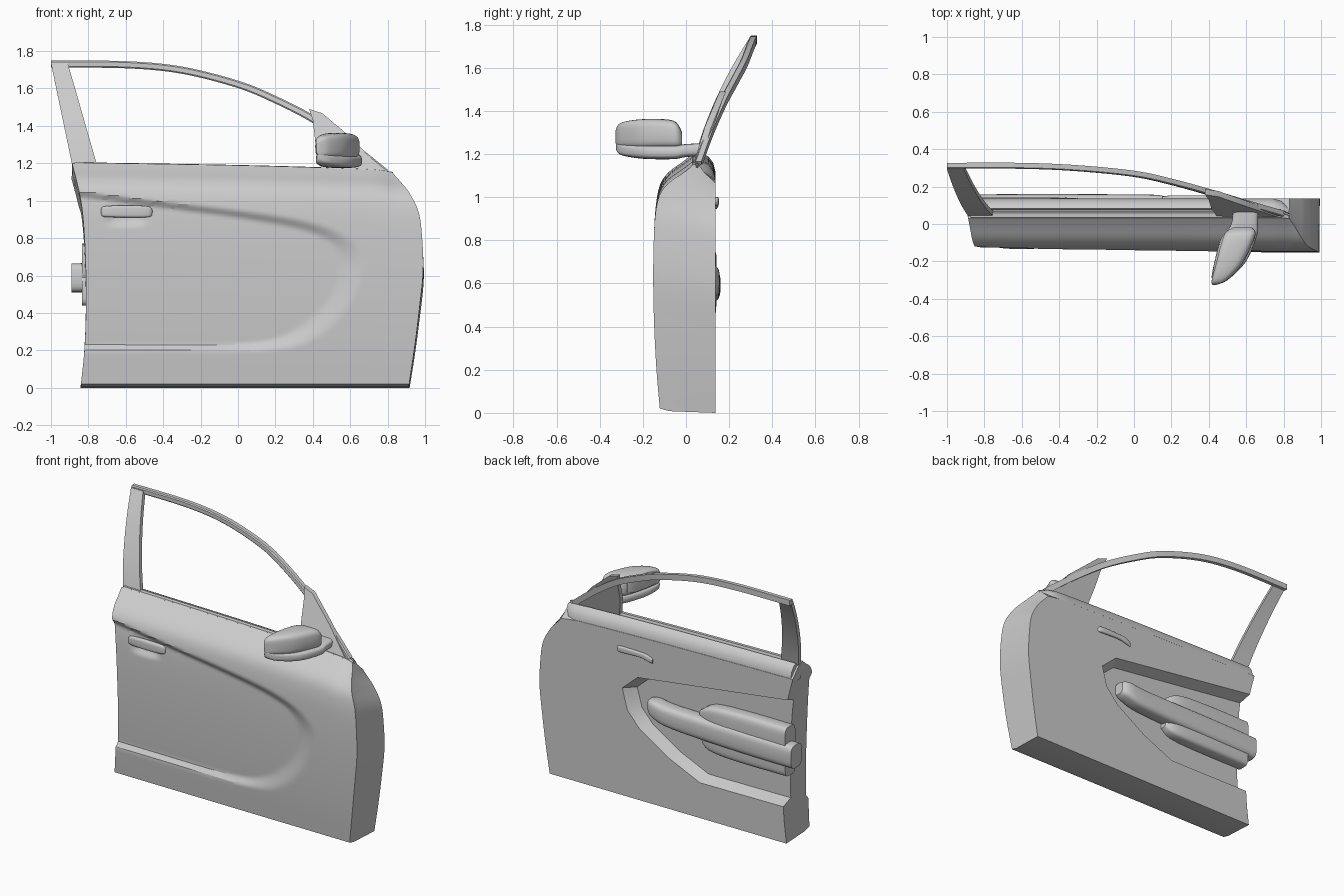
import bpy, bmesh, math
from mathutils import Vector
from mathutils.geometry import intersect_point_line

if "Cube" in bpy.data.objects:
    bpy.data.objects.remove(bpy.data.objects["Cube"])


def spline(pts, k=6):
    """Catmull-Rom samples through tuples of any size"""
    out, n = [], len(pts)
    for i in range(n - 1):
        p0, p1, p2, p3 = pts[max(i-1, 0)], pts[i], pts[i+1], pts[min(i+2, n-1)]
        for j in range(k):
            t = j / k
            out.append(tuple(0.5*(2*b + (c-a)*t + (2*a-5*b+4*c-d)*t*t + (3*b-a-3*c+d)*t**3)
                             for a, b, c, d in zip(p0, p1, p2, p3)))
    return out + [tuple(pts[-1])]


def lookup(curve, x):
    for (x0, y0), (x1, y1) in zip(curve, curve[1:]):
        if x <= x1:
            return y0 + (y1 - y0) * max(0, x - x0) / max(1e-9, x1 - x0)
    return curve[-1][1]


def finish(name, bm, angle=35):
    bmesh.ops.recalc_face_normals(bm, faces=bm.faces)
    me = bpy.data.meshes.new(name)
    bm.to_mesh(me)
    bm.free()
    ob = bpy.data.objects.new(name, me)
    bpy.context.collection.objects.link(ob)
    smooth(ob, angle)
    return ob


def smooth(ob, angle=35):
    bpy.ops.object.select_all(action='DESELECT')
    ob.select_set(True)
    bpy.context.view_layer.objects.active = ob
    bpy.ops.object.shade_smooth_by_angle(angle=math.radians(angle))


def loft(name, rings, angle=35):
    bm = bmesh.new()
    vs = [[bm.verts.new(p) for p in r] for r in rings]
    n = len(vs[0])
    for a, b in zip(vs, vs[1:]):
        for i in range(n):
            bm.faces.new((a[i], a[(i+1) % n], b[(i+1) % n], b[i]))
    bm.faces.new(vs[0])
    bm.faces.new(vs[-1])
    return finish(name, bm, angle)


def pod(name, axis, rows, e=0.55, k=4, n=28):
    """Rounded-box sections (pos, a0, a1, z0, z1) lofted along x or y"""
    rings = []
    for p, a0, a1, z0, z1 in spline(rows, k):
        ring = []
        for i in range(n):
            c, s = math.cos(2*math.pi*i/n), math.sin(2*math.pi*i/n)
            a = (a0+a1)/2 + (a1-a0)/2 * math.copysign(abs(c)**e, c)
            z = (z0+z1)/2 + (z1-z0)/2 * math.copysign(abs(s)**e, s)
            ring.append((p, a, z) if axis == 'x' else (a, p, z))
        rings.append(ring)
    return loft(name, rings)


# Outline and section curves of the door skin
left = spline([(0, -.84), (.17, -.82), (.4, -.812), (.65, -.82), (.83, -.84), (1, -.887)])
right = spline([(0, .915), (.18, .945), (.36, .97), (.54, .99), (.7, .984), (.82, .965),
                (.91, .915), (.96, .87), (1, .83)])
belt = spline([(-.89, 1.2), (0, 1.185), (.6, 1.168), (.75, 1.16), (.84, 1.145)])
section = spline([(0, -.122), (.17, -.138), (.35, -.148), (.52, -.152), (.68, -.15), (.8, -.142),
                  (.88, -.122), (.93, -.08), (.97, -.015), (1, .03)])
outer = spline([(-1.1, 1.075), (-.84, 1.055), (-.4, 1.0), (0, .955), (.35, .9), (.58, .82), (.68, .7),
                (.65, .52), (.53, .34), (.35, .225), (.1, .195), (-.4, .195), (-1.1, .195)])
inner = spline([(-1.1, 1.03), (-.84, 1.01), (-.4, .955), (0, .9), (.3, .845), (.47, .78), (.53, .68),
                (.5, .53), (.4, .4), (.25, .29), (.05, .24), (-.4, .235), (-1.1, .235)])


def inside(poly, x, z):
    hit = False
    for (x0, z0), (x1, z1) in zip(poly, poly[1:] + poly[:1]):
        if (z0 > z) != (z1 > z) and x < x0 + (x1-x0)*(z-z0)/(z1-z0):
            hit = not hit
    return hit


def dist(poly, x, z):
    p, best = Vector((x, z, 0)), 9
    for a, b in zip(poly, poly[1:]):
        a, b = Vector((*a, 0)), Vector((*b, 0))
        t = min(1, max(0, intersect_point_line(p, a, b)[1]))
        best = min(best, (a.lerp(b, t) - p).length)
    return best


def skin_y(x, z, v):
    y = lookup(section, v) - .006 * (x - 1) * (1 - v)
    t = 0
    if inside(inner, x, z):
        t = 1
    elif inside(outer, x, z):
        d = dist(outer, x, z)
        t = d / (d + dist(inner, x, z) + 1e-9)
    y += .028 * t * t * (3 - 2*t)
    return y + .022 * math.exp(-((x+.6)/.09)**4 - ((z-.915)/.04)**4)


# Door body: relief skin, side walls and flat back
NX, NZ = 120, 84
bm = bmesh.new()
grid = []
for j in range(NZ + 1):
    v = j / NZ
    xl, xr = lookup(left, v), lookup(right, v)
    row = []
    for i in range(NX + 1):
        x = xl + (xr - xl) * i / NX
        z = .02 + v * (lookup(belt, x) - .02)
        row.append(bm.verts.new((x, skin_y(x, z, v), z)))
    grid.append(row)
for a, b in zip(grid, grid[1:]):
    for i in range(NX):
        bm.faces.new((a[i], a[i+1], b[i+1], b[i]))
edge = grid[0][:-1] + [r[-1] for r in grid[:-1]] + grid[-1][:0:-1] + [r[0] for r in grid[:0:-1]]
lip = [bm.verts.new((p.co.x, p.co.y + .045, .008 + (p.co.z - .02) * .99)) for p in edge]
back = [bm.verts.new((p.co.x * 1.003, .137, (p.co.z - .02) * .945)) for p in edge]
for a, b in ((edge, lip), (lip, back)):
    for i in range(len(a)):
        k = (i + 1) % len(a)
        bm.faces.new((a[i], a[k], b[k], b[i]))
bm.faces.new(back)
body = finish("door_body", bm, 30)

# Trim recess on the inside, open to the rear edge
recess = [(-1, .985), (.265, .82), (.378, .72), (.34, .58), (.25, .48), (.03, .34), (-.2, .237), (-1, .243)]
rings = [[(-.3 + (x+.3)*s if x > -1 else x, y, .6 + (z-.6)*s) for x, z in recess]
         for y, s in ((.055, .92), (.137, 1), (.2, 1.06))]
cutter = loft("recess_cutter", rings)
mod = body.modifiers.new("recess", 'BOOLEAN')
mod.operation, mod.object, mod.solver = 'DIFFERENCE', cutter, 'EXACT'
bpy.context.view_layer.objects.active = body
bpy.ops.object.modifier_apply(modifier=mod.name)
bpy.data.objects.remove(cutter)
smooth(body, 30)

# Window sill with seal groove
sill = [(.02, -.02), (.035, .004), (.06, .006), (.066, -.012), (.076, -.012), (.082, .0),
        (.105, -.012), (.126, -.04), (.136, -.08), (.134, -.12), (.03, -.12)]
loft("window_sill", [[(x, .02 + (y-.02)*w, lookup(belt, x) + z) for y, z in sill]
                     for x, w in [(-.875 + i*.085, 1) for i in range(20)] + [(.79, .9), (.83, .6)]])

# Window frame: curved top rail
path = spline([(-1, .311, 1.73), (-.6, .311, 1.727), (-.3, .298, 1.698), (0, .268, 1.622), (.2, .225, 1.54),
               (.4, .17, 1.437), (.6, .11, 1.3), (.79, .055, 1.15)], 7)
cs = [(-.019, -.01), (-.012, -.016), (.012, -.016), (.019, -.01), (.019, .016), (-.019, .016)]
rings = []
for i, p in enumerate(path):
    q0, q1 = path[max(i-1, 0)], path[min(i+1, len(path)-1)]
    t = Vector((q1[0]-q0[0], 0, q1[2]-q0[2])).normalized()
    rings.append([(p[0] - t.z*n, p[1] + y, p[2] + t.x*n) for n, y in cs])
loft("window_rail", rings)

# Rear pillar, leaning in with the glass
lean = spline([(1.15, .045), (1.3, .09), (1.45, .15), (1.6, .225), (1.74, .309)])
rings = []
for i in range(13):
    t = i / 12
    z = 1.16 + .575 * t
    y, a, b = lookup(lean, z), -.88 - .12*t, -.745 - .165*t
    rings.append([(a, y-.014, z), (b, y-.014, z), (b, y+.014, z), (a, y+.014, z)])
loft("rear_pillar", rings)

# Mirror sail panel in the front window corner
sail = [(.4, 1.43), (.415, 1.3), (.45, 1.15), (.78, 1.15), (.62, 1.325), (.45, 1.468), (.38, 1.49)]
loft("mirror_sail", [[(x, lookup(lean, z) + d, z) for x, z in sail] for d in (-.012, .018)])

# Wing mirror
pod("mirror_housing", 'y', [(-.326, .42, .435, 1.25, 1.31), (-.305, .415, .49, 1.235, 1.343),
    (-.22, .43, .575, 1.225, 1.36), (-.1, .46, .635, 1.225, 1.361), (-.045, .49, .65, 1.226, 1.347),
    (-.018, .53, .63, 1.235, 1.30)])
pod("mirror_base", 'y', [(-.324, .422, .44, 1.22, 1.25), (-.3, .416, .5, 1.195, 1.245),
    (-.2, .435, .6, 1.178, 1.24), (-.06, .485, .658, 1.176, 1.24), (.0, .52, .662, 1.186, 1.246),
    (.075, .53, .662, 1.19, 1.25)])
pod("mirror_glass", 'y', [(-.29, .413, .43, 1.255, 1.325), (-.22, .426, .45, 1.245, 1.342),
    (-.1, .456, .48, 1.245, 1.342), (-.06, .478, .5, 1.255, 1.33)], .4)

# Outer door handle
y = -.112
pod("outer_handle", 'x', [(-.732, y, y+.02, .93, .955), (-.715, y-.016, y+.02, .914, .97),
    (-.6, y-.022, y+.012, .911, .975), (-.48, y-.016, y+.02, .912, .97), (-.457, y, y+.02, .928, .95)])

# Armrest bar, pad and pocket
pod("armrest_bar", 'x', [(-.89, .04, .158, .51, .665), (-.5, .04, .16, .515, .67), (0, .04, .158, .535, .675),
    (.15, .04, .152, .57, .69), (.2, .05, .125, .6, .68)], .6)
pod("armrest_pad", 'x', [(-.835, .03, .142, .58, .77), (-.5, .03, .142, .58, .77), (-.27, .03, .135, .6, .755),
    (-.17, .04, .1, .62, .7)], .5)
pod("door_pocket", 'x', [(-.835, .03, .14, .44, .6), (-.45, .03, .14, .44, .6), (-.25, .03, .13, .455, .6),
    (-.18, .04, .1, .5, .58)], .5)

# Inner door pull
pod("inner_handle", 'x', [(.415, .125, .14, .965, .985), (.39, .125, .152, .96, 1.0), (.25, .125, .152, .965, .998),
    (.19, .125, .152, .955, .993), (.15, .125, .146, .945, .975)])
